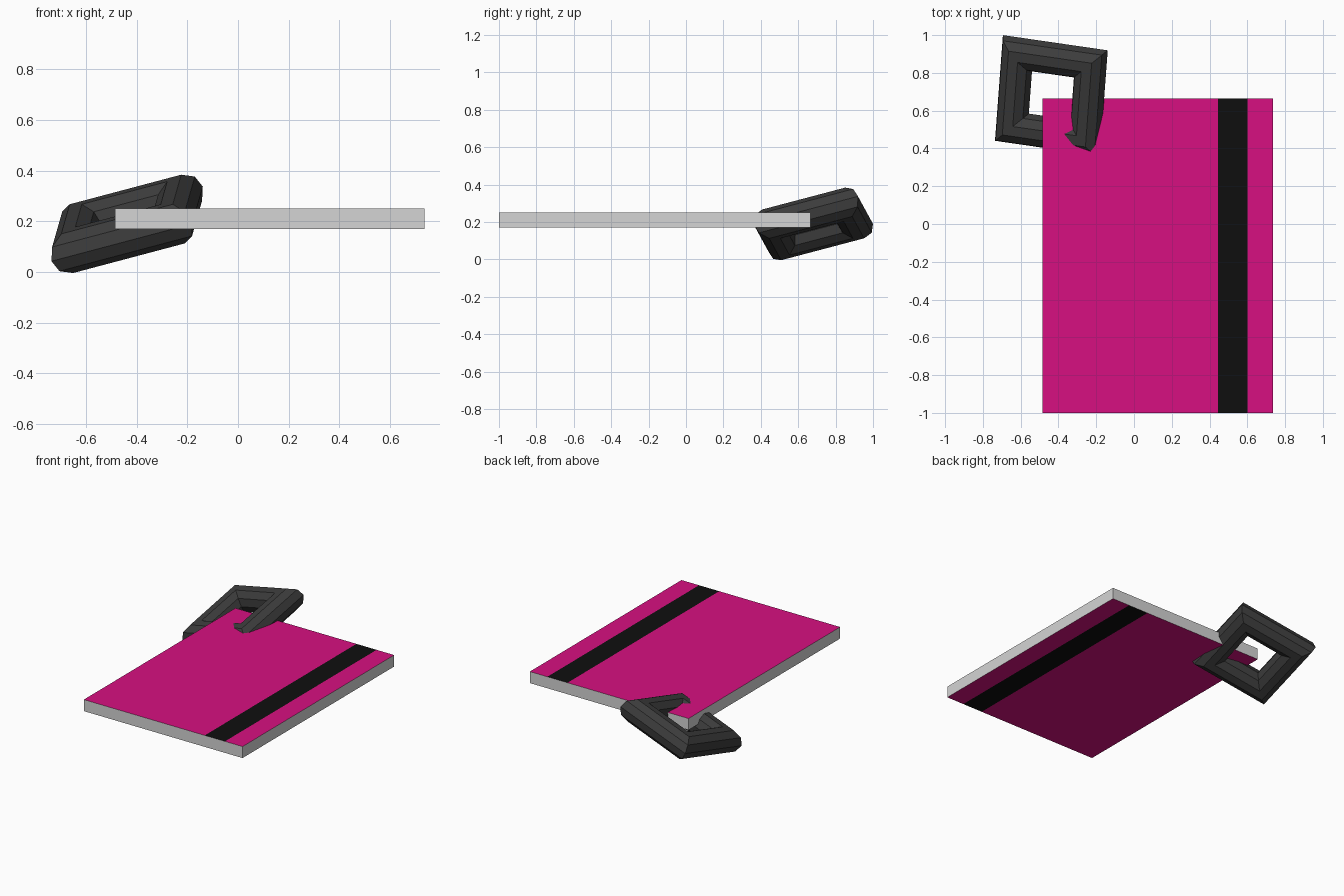
import bpy, bmesh, math
from mathutils import Matrix, Vector

if "Cube" in bpy.data.objects:
    bpy.data.objects.remove(bpy.data.objects["Cube"])


def material(name, rgb):
    m = bpy.data.materials.new(name)
    m.diffuse_color = (*rgb, 1)
    m.use_nodes = True
    m.node_tree.nodes["Principled BSDF"].inputs["Base Color"].default_value = m.diffuse_color
    return m


pink = material("pink", (0.68, 0.005, 0.22))
black = material("black", (0.0045, 0.0045, 0.0045))
pale = material("pale grey", (0.66, 0.66, 0.66))
dark = material("dark grey", (0.045, 0.045, 0.045))

# Flat panel: pink faces, black stripe on both sides, pale edges
X0, X1, Y0, Y1, Z0, Z1 = -0.485, 0.735, -1.0, 0.665, 0.17, 0.25
STRIPE = (0.445, 0.60)
bm = bmesh.new()
bmesh.ops.create_cube(bm, size=1)
for v in bm.verts:
    v.co = Vector(((X0 + X1) / 2 + v.co.x * (X1 - X0),
                   (Y0 + Y1) / 2 + v.co.y * (Y1 - Y0),
                   (Z0 + Z1) / 2 + v.co.z * (Z1 - Z0)))
for x in STRIPE:
    bmesh.ops.bisect_plane(bm, geom=bm.verts[:] + bm.edges[:] + bm.faces[:],
                           plane_co=(x, 0, 0), plane_no=(1, 0, 0))
bm.normal_update()
for f in bm.faces:
    if abs(f.normal.z) < 0.5:
        f.material_index = 2
    elif STRIPE[0] < f.calc_center_median().x < STRIPE[1]:
        f.material_index = 1
mesh = bpy.data.meshes.new("panel")
bm.to_mesh(mesh)
bm.free()
for m in (pink, black, pale):
    mesh.materials.append(m)
panel = bpy.data.objects.new("panel", mesh)
bpy.context.collection.objects.link(panel)

# Tilted square ring with a ten-sided tube, hooked over the panel corner
bpy.ops.mesh.primitive_torus_add(major_segments=4, minor_segments=10,
                                 major_radius=0.287, minor_radius=0.123)
ring = bpy.context.object
ring.name = "square_ring"
n = Vector((-0.28, -0.225, 0.933)).normalized()
u = Vector((0.55, -0.08, 0.147))
u = (u - n * u.dot(n)).normalized()
v = n.cross(u)
d1, d2 = (u + v).normalized(), (v - u).normalized()
basis = Matrix((d1, d2, n)).transposed().to_4x4()
ring.data.transform(Matrix.Translation((-0.4375, 0.68, 0.19)) @ basis
                    @ Matrix.Diagonal((1, 1, 0.087 / 0.123, 1)))
ring.data.materials.append(dark)
for p in ring.data.polygons:
    p.use_smooth = False
